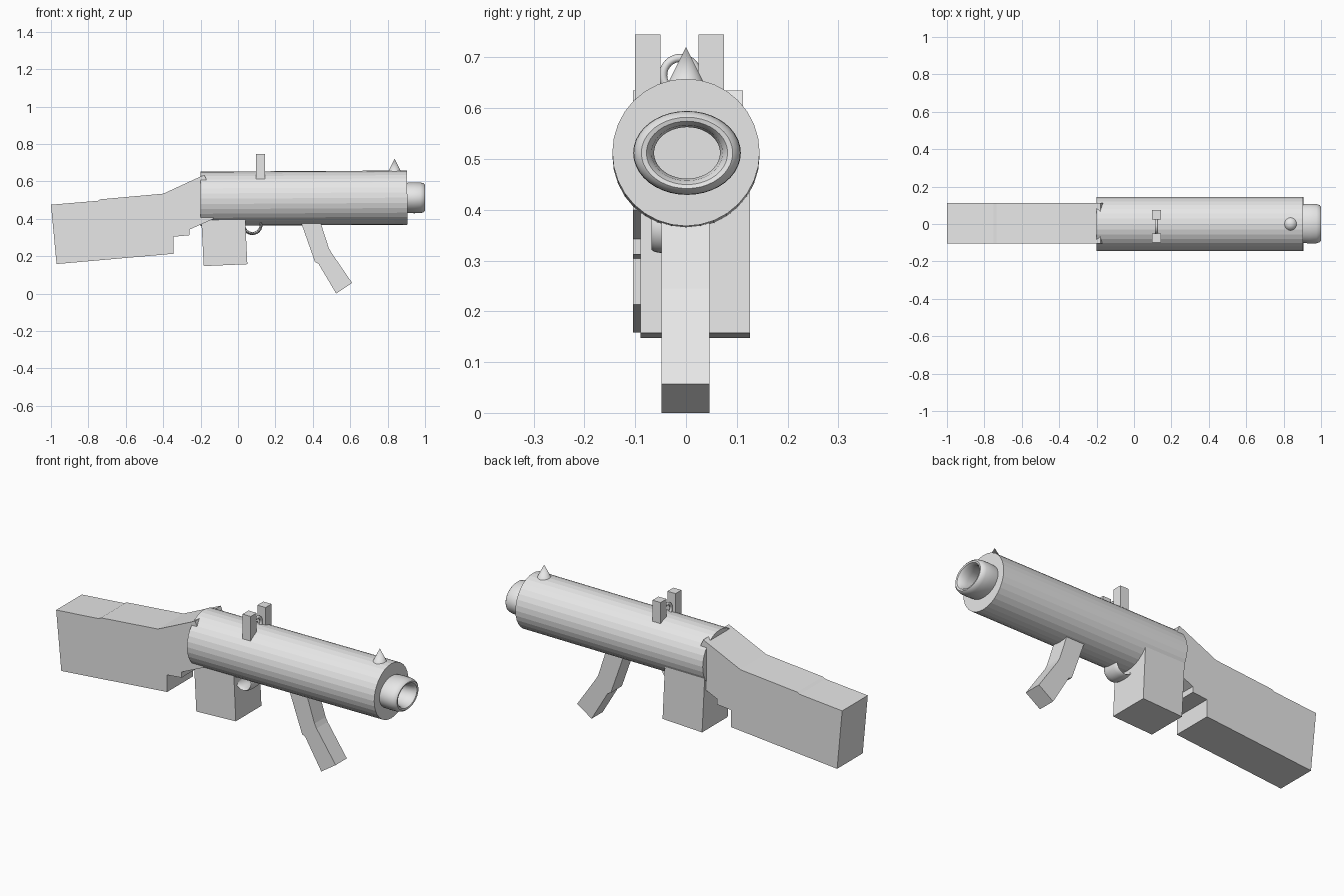
import bpy
import bmesh
import math
from mathutils import Matrix, Vector

cube = bpy.data.objects.get("Cube")
if cube:
    bpy.data.objects.remove(cube, do_unlink=True)

# One plain grey for everything
GREY = (0.8, 0.8, 0.8, 1.0)
grey = bpy.data.materials.new("plain grey")
grey.use_nodes = True
grey.diffuse_color = GREY
grey.node_tree.nodes["Principled BSDF"].inputs["Base Color"].default_value = GREY


def finish(name, bm, smooth=False):
    """Turn a bmesh into a named grey object."""
    bmesh.ops.recalc_face_normals(bm, faces=bm.faces)
    mesh = bpy.data.meshes.new(name)
    bm.to_mesh(mesh)
    bm.free()
    mesh.materials.append(grey)
    obj = bpy.data.objects.new(name, mesh)
    bpy.context.collection.objects.link(obj)
    if smooth:
        bpy.ops.object.select_all(action="DESELECT")
        obj.select_set(True)
        bpy.context.view_layer.objects.active = obj
        bpy.ops.object.shade_smooth_by_angle(angle=math.radians(40))
    return obj


def slab(name, outline, y0, y1):
    """Extrude a side outline (x, z) from y0 to y1."""
    bm = bmesh.new()
    face = bm.faces.new([bm.verts.new((x, y0, z)) for x, z in outline])
    moved = bmesh.ops.extrude_face_region(bm, geom=[face])["geom"]
    verts = [v for v in moved if isinstance(v, bmesh.types.BMVert)]
    bmesh.ops.translate(bm, verts=verts, vec=(0, y1 - y0, 0))
    return finish(name, bm)


def cone(name, base, top, r1, r2, sides, smooth=False):
    """Cylinder or cone between two points."""
    base, top = Vector(base), Vector(top)
    axis = top - base
    turn = axis.to_track_quat("Z", "Y").to_matrix().to_4x4()
    bm = bmesh.new()
    bmesh.ops.create_cone(bm, cap_ends=True, segments=sides, radius1=r1, radius2=r2,
                          depth=axis.length,
                          matrix=Matrix.Translation((base + top) / 2) @ turn)
    return finish(name, bm, smooth)


def lathe_ring(name, section, centre, axis, scale=(1, 1, 1), steps=40):
    """Revolve a closed (along, radius) section about an axis, then stretch it."""
    turn = Vector(axis).to_track_quat("Z", "Y").to_matrix().to_4x4()
    bm = bmesh.new()
    loops = []
    for i in range(steps):
        a = math.tau * i / steps
        loops.append([bm.verts.new((r * math.cos(a), r * math.sin(a), h)) for h, r in section])
    n = len(section)
    for i in range(steps):
        a, b = loops[i], loops[(i + 1) % steps]
        for j in range(n):
            k = (j + 1) % n
            bm.faces.new((a[j], a[k], b[k], b[j]))
    bm.transform(Matrix.Translation(centre) @ Matrix.Diagonal((*scale, 1)) @ turn)
    return finish(name, bm, smooth=True)


def round_section(major, minor, count=12):
    return [(minor * math.sin(math.tau * i / count), major + minor * math.cos(math.tau * i / count))
            for i in range(count)]


# Main tube, tilted very slightly upward toward the muzzle
cone("barrel", (-0.2, 0, 0.507), (0.905, 0, 0.513), 0.145, 0.145, 32)

# Oval muzzle collar with rounded lip
lathe_ring("muzzle_collar",
           [(-0.02, 0.098), (0.01, 0.104), (0.04, 0.106), (0.075, 0.105), (0.093, 0.099),
            (0.1, 0.09), (0.098, 0.08), (0.085, 0.07), (0.05, 0.065), (-0.02, 0.068)],
           (0.9, 0.002, 0.512), (1, 0, 0), (1, 1, 0.78))

# Front sight spike
cone("front_sight", (0.837, 0, 0.645), (0.837, 0, 0.721), 0.038, 0, 32, True)

# Rear sight posts with a ring between them
for side, y in (("right", -0.1), ("left", 0.025)):
    slab("rear_sight_post_" + side,
         [(0.097, 0.61), (0.145, 0.61), (0.145, 0.745), (0.097, 0.745)], y, y + 0.05)
lathe_ring("rear_sight_ring", round_section(0.034, 0.008), (0.12, -0.011, 0.665), (1, 0, 0))

# Shoulder stock
slab("stock",
     [(-1.0, 0.475), (-0.75, 0.496), (-0.735, 0.504), (-0.4, 0.534), (-0.18, 0.635),
      (-0.165, 0.6), (-0.13, 0.4), (-0.26, 0.342), (-0.26, 0.312), (-0.345, 0.304),
      (-0.345, 0.213), (-0.97, 0.158)], -0.104, 0.112)

# Box under the rear of the tube
slab("magazine", [(-0.199, 0.45), (-0.183, 0.147), (0.05, 0.157), (0.036, 0.45)], -0.09, 0.126)

# Wide trigger hoop
lathe_ring("trigger_hoop", round_section(0.046, 0.008), (0.077, -0.02, 0.367), (0, 1, 0),
           (1, 6, 1))

# Bent forward grip
slab("front_grip",
     [(0.33, 0.4), (0.412, 0.168), (0.43, 0.16), (0.525, 0.0), (0.61, 0.057),
      (0.497, 0.222), (0.485, 0.245), (0.435, 0.4)], -0.048, 0.046)
